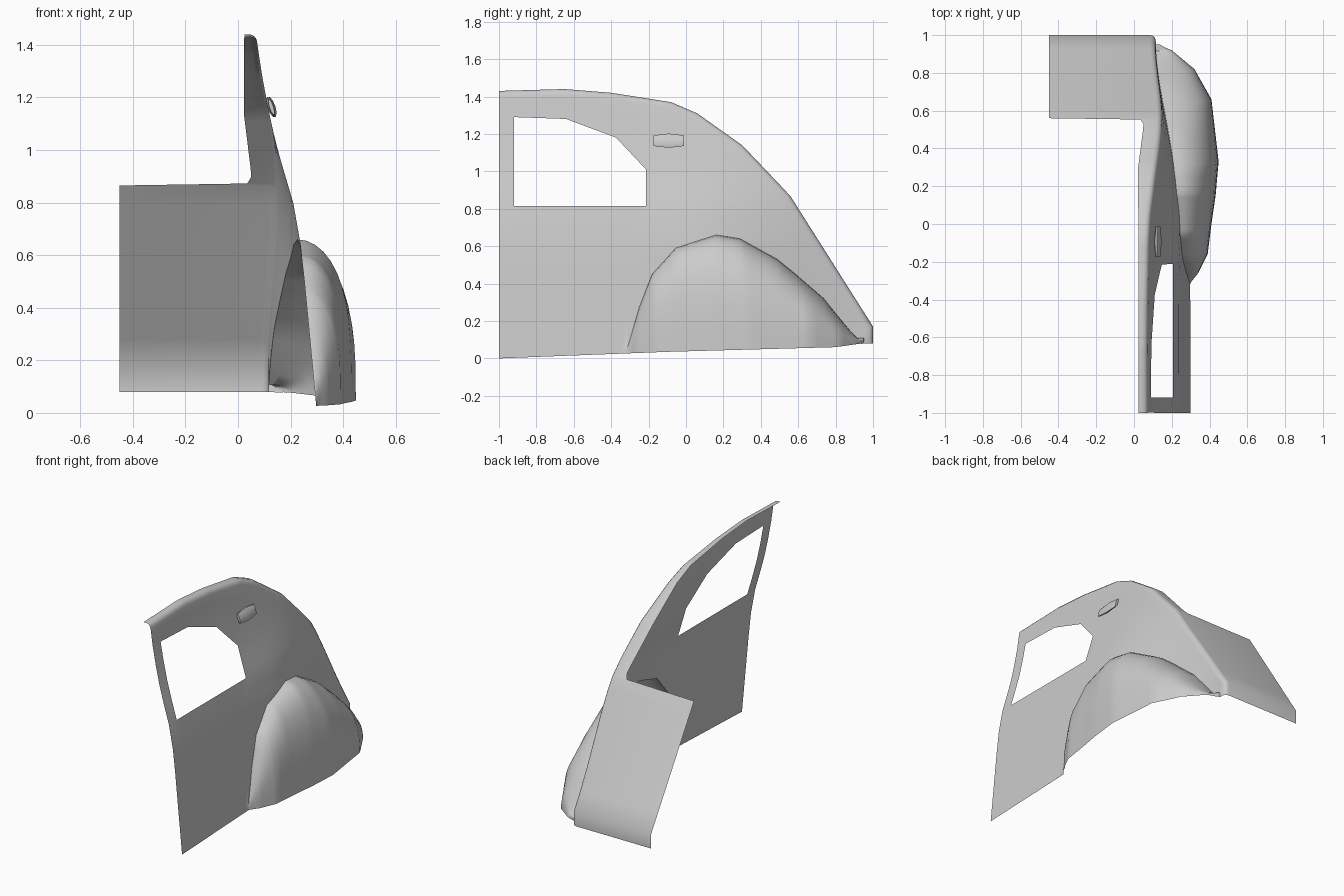
import bpy, bmesh, math

cube = bpy.data.objects.get("Cube")
if cube:
    bpy.data.objects.remove(cube)

grey = bpy.data.materials.new("panel_grey")
grey.use_nodes = True
grey.diffuse_color = (0.6, 0.6, 0.6, 1)
grey.node_tree.nodes["Principled BSDF"].inputs["Base Color"].default_value = (0.6, 0.6, 0.6, 1)


def lerp(a, b, t):
    return a + (b - a) * t


def curve(points, t):
    """Piecewise linear lookup, held flat past both ends."""
    if t <= points[0][0]:
        return points[0][1]
    for (a, va), (b, vb) in zip(points, points[1:]):
        if t <= b:
            return lerp(va, vb, (t - a) / (b - a))
    return points[-1][1]


def finish(name, bm, angle):
    mesh = bpy.data.meshes.new(name)
    bm.to_mesh(mesh)
    bm.free()
    mesh.materials.append(grey)
    obj = bpy.data.objects.new(name, mesh)
    bpy.context.collection.objects.link(obj)
    bpy.ops.object.select_all(action="DESELECT")
    obj.select_set(True)
    bpy.context.view_layer.objects.active = obj
    bpy.ops.object.shade_smooth_by_angle(angle=math.radians(angle))


# Guide curves: outlines against y, side section against z
ROOF = [(-1, 1.43), (-.65, 1.44), (-.4, 1.42), (-.08, 1.37), (.06, 1.31),
        (.3, 1.14), (.5, .93), (.56, .865), (1, .17)]
SILL = [(-1, 0), (-.1, .035), (.8, .06), (.94, .08)]
SECTION = [(0, .3), (.63, .24), (.8, .21), (1.02, .145), (1.18, .11), (1.29, .09), (1.43, .07)]
FLARE_X = [(-.31, .3), (-.26, .34), (-.16, .39), (0, .41), (.15, .432), (.33, .448),
           (.66, .41), (.82, .32), (.92, .2), (.95, .12)]
FLARE_Z = [(-.32, .03), (-.25, .27), (-.18, .45), (-.05, .59), (.17, .66), (.3, .64),
           (.5, .53), (.6, .45), (.75, .32), (.93, .09)]
WINDOW = [(-.92, 1.29), (-.64, 1.28), (-.37, 1.18), (-.21, 1.01)]
INNER = [(-1, .025), (.3, .022), (.5, .048), (.53, .05), (.553, .035)]
WIN_FRONT, WIN_BACK, WIN_BOTTOM = -.92, -.21, .815
RADIUS = .03


def side_x(y, z):
    t = min(max(y / .97, 0), 1)
    return lerp(curve(SECTION, z), .115, t * t * (3 - 2 * t))


def column(by, bz, ty, tz, ny, nz):
    """One cross-section from the sill, over the shoulder, to the inner edge."""
    end_y, end_z = ty - RADIUS * ny, tz - RADIUS * nz
    height = tz - bz
    arch = min(max(curve(FLARE_Z, by), bz + .03), bz + .55 * height)
    if ty <= WIN_BACK + .001:
        low, high = WIN_BOTTOM, curve(WINDOW, ty)
    else:
        low, high = bz + .575 * height, bz + .717 * height
    levels = [lerp(bz, arch, math.sin(i / 12 * math.pi / 2)) for i in range(12)]
    for a, b, n in ((arch, low, 5), (low, high, 4), (high, end_z, 4)):
        levels += [lerp(a, b, i / n) for i in range(n)]
    levels.append(end_z)
    points = []
    for z in levels:
        f = min(max((z - bz) / max(end_z - bz, .0001), 0), 1)
        y = lerp(by, end_y, f)
        x = side_x(y, z)
        # wheel flare swelling out of the side
        if -.32 < by < .95 and z < arch:
            u = (z - bz) / (arch - bz)
            x += max(curve(FLARE_X, by) - x, 0) * math.sqrt(max(1 - u ** 3, 0))
        points.append((x, y, z))
    # rounded shoulder, then the lip or the rear deck
    edge = side_x(end_y, end_z)
    for i in (1, 2, 3):
        a = i * math.pi / 6
        out = RADIUS * math.sin(a)
        points.append((edge - RADIUS * (1 - math.cos(a)), end_y + out * ny, end_z + out * nz))
    inner = -.45 if ty > .559 else curve(INNER, ty)
    points.append((min(inner, points[-1][0] - .002), ty, tz))
    return points


# Stations along the body
knots = sorted({p[0] for c in (ROOF, FLARE_X, FLARE_Z, WINDOW, INNER) for p in c if p[0] < .94})
stations = []
for a, b in zip(knots, knots[1:]):
    n = max(1, math.ceil((b - a) / .045))
    stations += [lerp(a, b, i / n) for i in range(n)]
stations.append(knots[-1])

columns = []
for y in stations:
    dy = .06
    slope = (curve(ROOF, y + dy) - curve(ROOF, y - dy)) / (min(y + dy, 1) - max(y - dy, -1))
    k = math.hypot(1, slope)
    columns.append(column(y, curve(SILL, y), y, curve(ROOF, y), -slope / k, 1 / k))
columns.append(column(.94, .078, 1, .17, .96, .28))
columns.append(column(.95, .08, 1, .08, 1, 0))

# Quarter panel with window opening and rear deck
bm = bmesh.new()
grid = [[bm.verts.new(p) for p in col] for col in columns]
for c in range(len(grid) - 1):
    middle = (columns[c][0][1] + columns[c + 1][0][1]) / 2
    for r in range(len(grid[0]) - 1):
        if WIN_FRONT < middle < WIN_BACK and 17 <= r < 21:
            continue
        bm.faces.new((grid[c][r], grid[c + 1][r], grid[c + 1][r + 1], grid[c][r + 1]))
bmesh.ops.remove_doubles(bm, verts=bm.verts, dist=.0005)
finish("quarter_panel", bm, 50)

# Small marker lamp on the pillar
bm = bmesh.new()
rings = []
for y, half_z, half_x in ((-.175, .03, .008), (-.093, .04, .016), (-.01, .03, .008)):
    ring = []
    for i in range(10):
        a = i * math.tau / 10
        dz = half_z * math.sin(a)
        ring.append(bm.verts.new((.127 + half_x * math.cos(a) - .3 * dz, y, 1.164 + dz)))
    rings.append(ring)
for a, b in zip(rings, rings[1:]):
    for i in range(10):
        j = (i + 1) % 10
        bm.faces.new((a[i], b[i], b[j], a[j]))
bm.faces.new(rings[0])
bm.faces.new(rings[-1])
bmesh.ops.recalc_face_normals(bm, faces=bm.faces)
finish("marker_lamp", bm, 45)
